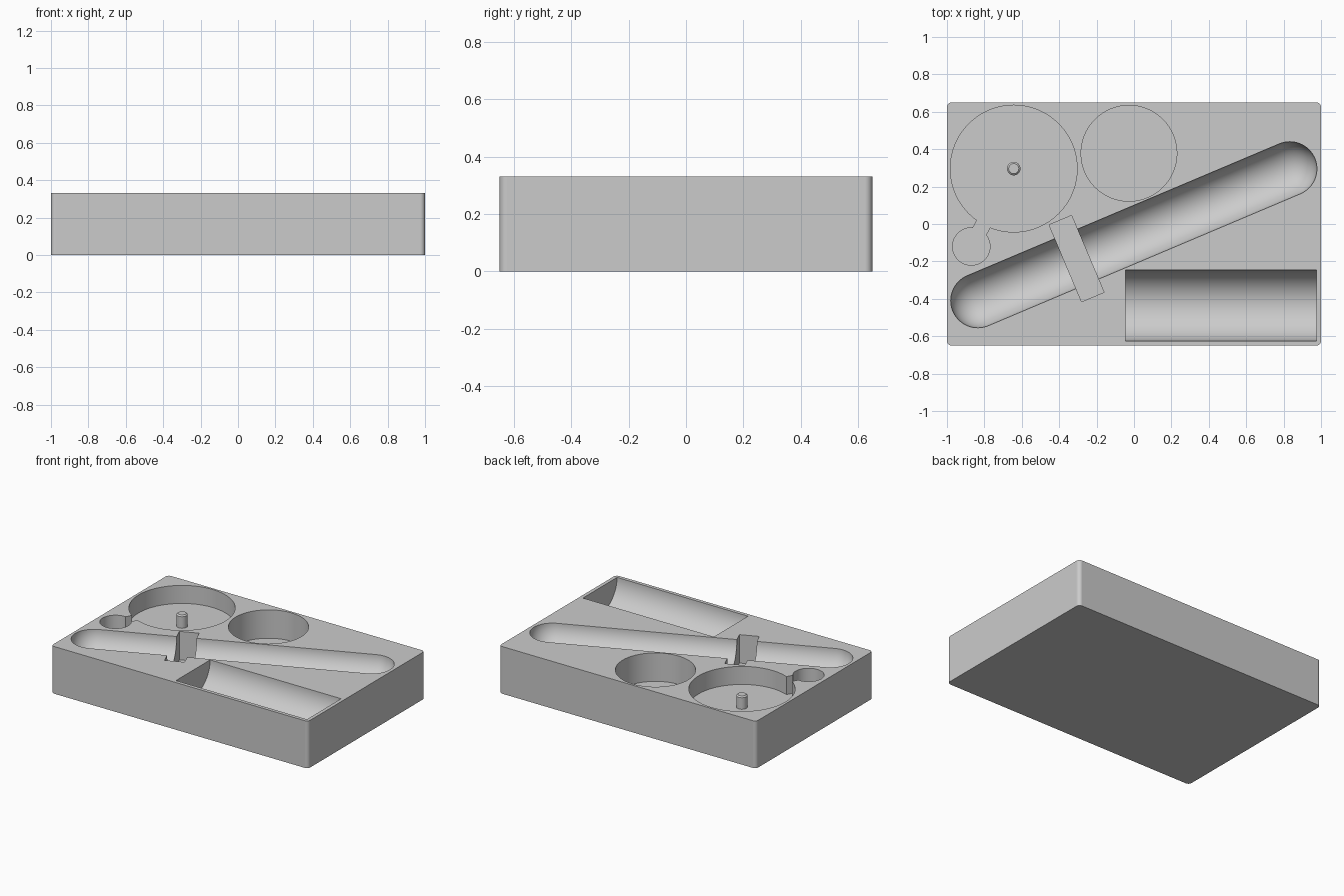
import bpy, bmesh, math
from mathutils import Matrix, Vector

cube = bpy.data.objects.get("Cube")
if cube:
    bpy.data.objects.remove(cube, do_unlink=True)

TOP = 0.332
ABOVE = 0.05          # how far cutters rise over the top face

grey = bpy.data.materials.new("plain grey")
grey.use_nodes = True
grey.diffuse_color = (0.6, 0.6, 0.6, 1)
grey.node_tree.nodes["Principled BSDF"].inputs["Base Color"].default_value = (0.6, 0.6, 0.6, 1)


def make(name, bm):
    bmesh.ops.recalc_face_normals(bm, faces=bm.faces[:])
    mesh = bpy.data.meshes.new(name)
    bm.to_mesh(mesh)
    bm.free()
    mesh.materials.append(grey)
    ob = bpy.data.objects.new(name, mesh)
    bpy.context.collection.objects.link(ob)
    return ob


def box(name, centre, size, angle=0):
    bm = bmesh.new()
    m = Matrix.Translation(centre) @ Matrix.Rotation(angle, 4, 'Z') @ Matrix.Diagonal((*size, 1))
    bmesh.ops.create_cube(bm, size=1, matrix=m)
    return make(name, bm)


def cylinder(name, centre, radius, height, turn=Matrix()):
    bm = bmesh.new()
    bmesh.ops.create_cone(bm, cap_ends=True, segments=96, radius1=radius, radius2=radius,
                          depth=height, matrix=Matrix.Translation(centre) @ turn)
    return make(name, bm)


def round_pocket(name, x, y, radius, depth):
    return cylinder(name, (x, y, TOP + (ABOVE - depth) / 2), radius, depth + ABOVE)


def box_pocket(name, x, y, length, width, depth, angle):
    return box(name, (x, y, TOP + (ABOVE - depth) / 2), (length, width, depth + ABOVE), angle)


def capsule(name, a, b, radius, sides=64, steps=16):
    # Closed stack of rings: a half sphere at each end of a straight tube
    bm = bmesh.new()
    length = (b - a).length
    arc = [math.pi / 2 * i / steps for i in range(1, steps + 1)]
    profile = [(radius * math.sin(t), -radius * math.cos(t)) for t in arc]
    profile += [(r, length - z) for r, z in reversed(profile)]
    turns = [2 * math.pi * i / sides for i in range(sides)]
    rings = [[bm.verts.new((r * math.cos(t), r * math.sin(t), z)) for t in turns] for r, z in profile]
    for low, high in zip(rings, rings[1:]):
        for i in range(sides):
            j = (i + 1) % sides
            bm.faces.new((low[i], low[j], high[j], high[i]))
    for ring, tip in ((rings[0], -radius), (rings[-1], length + radius)):
        pole = bm.verts.new((0, 0, tip))
        for i in range(sides):
            bm.faces.new((ring[i], ring[(i + 1) % sides], pole))
    turn = (b - a).to_track_quat('Z', 'Y').to_matrix().to_4x4()
    bm.transform(Matrix.Translation(a) @ turn)
    return make(name, bm)


def shade(ob):
    bpy.ops.object.select_all(action='DESELECT')
    ob.select_set(True)
    bpy.context.view_layer.objects.active = ob
    bpy.ops.object.shade_smooth_by_angle(angle=math.radians(30))


# Block with rounded upright corners
bm = bmesh.new()
bmesh.ops.create_cube(bm, size=1, matrix=Matrix.Translation((0, 0, TOP / 2)) @ Matrix.Diagonal((2, 1.3, TOP, 1)))
upright = [e for e in bm.edges if abs(e.verts[0].co.z - e.verts[1].co.z) > 0.1]
bmesh.ops.bevel(bm, geom=upright, offset=0.026, segments=8, profile=0.5, affect='EDGES')
tray = make("tray_block", bm)

# Pocket cutters
big = Vector((-0.643, 0.296))
small = Vector((-0.87, -0.12))
link = big - small
middle = small + link.normalized() * 0.13
groove_a = Vector((-0.835, -0.41, TOP + 0.001))
groove_b = Vector((0.833, 0.295, TOP + 0.001))
groove = groove_b - groove_a
slope = math.atan2(groove.y, groove.x)

cutters = [
    capsule("long_groove", groove_a, groove_b, 0.145),
    box_pocket("finger_notch", -0.307, -0.185, 0.13, 0.446, 0.2, slope),
    round_pocket("medium_pocket", -0.027, 0.378, 0.256, 0.2),
    cylinder("half_round_pocket", (0.4645, -0.435, TOP + 0.001), 0.19, 1.02,
             Matrix.Rotation(math.pi / 2, 4, 'Y')),
    round_pocket("large_pocket", big.x, big.y, 0.339, 0.127),
    round_pocket("small_pocket", small.x, small.y, 0.10, 0.127),
    box_pocket("link_channel", middle.x, middle.y, 0.14, 0.08, 0.127, math.atan2(link.y, link.x)),
]
for cutter in cutters:
    cutter.hide_render = True
    mod = tray.modifiers.new(cutter.name, 'BOOLEAN')
    mod.operation = 'DIFFERENCE'
    mod.solver = 'EXACT'
    mod.use_hole_tolerant = True
    mod.object = cutter

# Bake the cuts and drop the cutters
depsgraph = bpy.context.evaluated_depsgraph_get()
carved = bpy.data.meshes.new_from_object(tray.evaluated_get(depsgraph))
tray.modifiers.clear()
tray.data = carved
for cutter in cutters:
    bpy.data.objects.remove(cutter, do_unlink=True)
shade(tray)
tray.modifiers.new("even_shading", 'WEIGHTED_NORMAL').keep_sharp = True

# Post with a chamfered tip in the large pocket
bm = bmesh.new()
bmesh.ops.create_cone(bm, cap_ends=True, segments=48, radius1=0.036, radius2=0.036, depth=0.1,
                      matrix=Matrix.Translation((big.x, big.y, TOP - 0.127 + 0.04)))
tip = [e for e in bm.edges if all(v.co.z > TOP - 0.06 for v in e.verts)]
bmesh.ops.bevel(bm, geom=tip, offset=0.009, segments=1, affect='EDGES')
shade(make("centre_post", bm))
